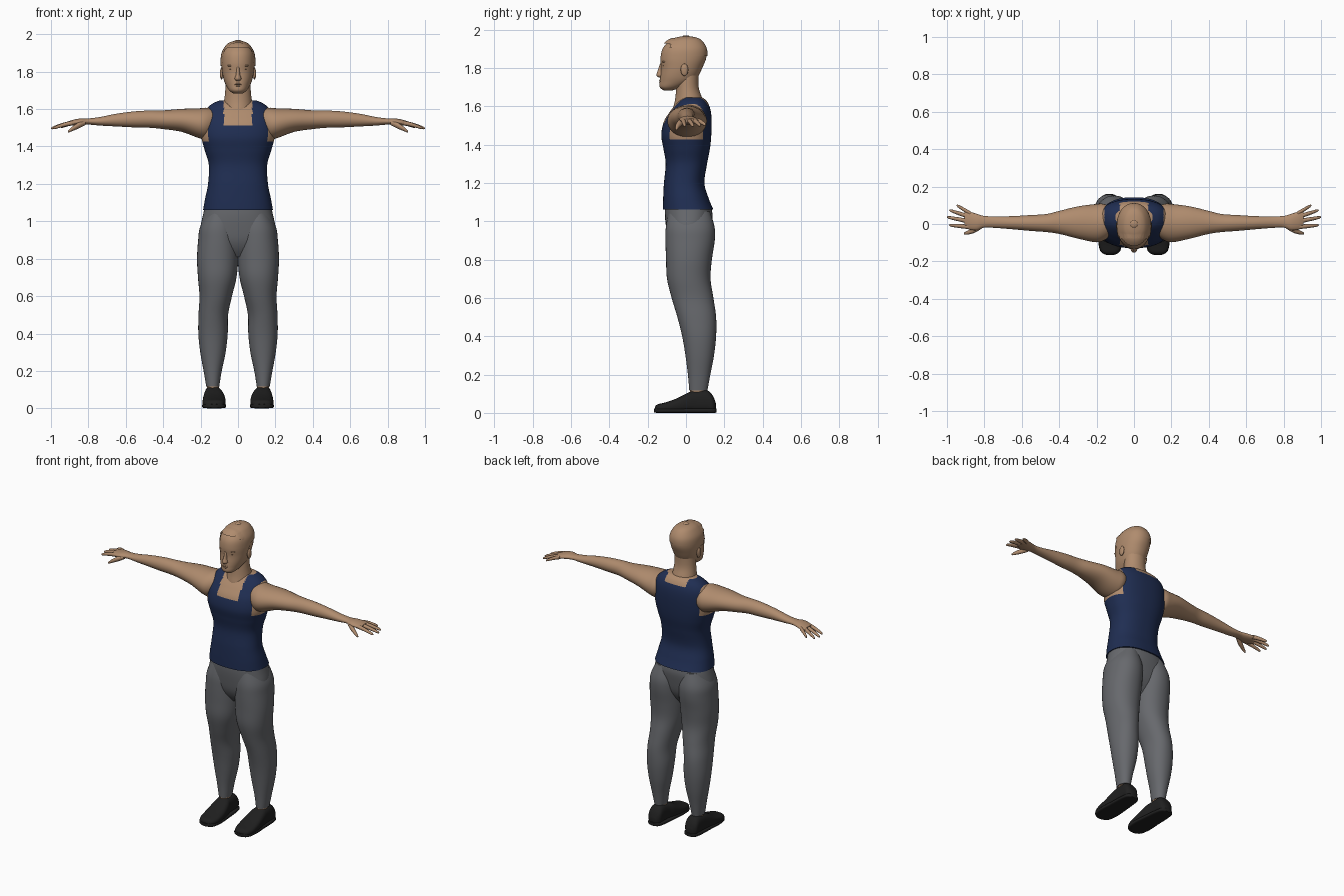
import bpy, bmesh, math
from mathutils import Vector


def material(name, rgb):
    m = bpy.data.materials.new(name)
    m.diffuse_color = (*rgb, 1)
    return m


SKIN = material("skin", (0.43, 0.26, 0.155))
SHIRT = material("navy_shirt", (0.014, 0.027, 0.085))
TROUSER = material("grey_trousers", (0.135, 0.14, 0.152))
SHOE = material("black_shoes", (0.014, 0.014, 0.014))
DARK = material("dark_features", (0.1, 0.05, 0.03))


def spline(rows, n):
    """Smooth interpolation through the section rows."""
    out = []
    for i in range(len(rows) - 1):
        p0, p1 = rows[max(i - 1, 0)], rows[i]
        p2, p3 = rows[i + 1], rows[min(i + 2, len(rows) - 1)]
        for k in range(n):
            t = k / n
            out.append([0.5 * (2 * b + (c - a) * t + (2 * a - 5 * b + 4 * c - d) * t * t
                               + (3 * b - a - 3 * c + d) * t ** 3)
                        for a, b, c, d in zip(p0, p1, p2, p3)])
    out.append(list(rows[-1]))
    return out


def finish(name, bm, mats, rule=None, angle=50):
    bmesh.ops.recalc_face_normals(bm, faces=bm.faces)
    for f in bm.faces:
        f.smooth = True
        if rule:
            f.material_index = rule(f.calc_center_median())
    me = bpy.data.meshes.new(name)
    bm.to_mesh(me)
    bm.free()
    for m in mats:
        me.materials.append(m)
    ob = bpy.data.objects.new(name, me)
    bpy.context.collection.objects.link(ob)
    bpy.ops.object.select_all(action='DESELECT')
    ob.select_set(True)
    bpy.context.view_layer.objects.active = ob
    bpy.ops.object.shade_smooth_by_angle(angle=math.radians(angle))
    return ob


def loft(name, axis, rows, mats, seg=32, n=4, power=2.0, side=1, rule=None, keep=None, grow=0):
    """Rows are (position on axis, a_min, a_max, b_min, b_max)."""
    bm = bmesh.new()
    rings = []
    for t, a0, a1, b0, b1 in spline(rows, n):
        ring = []
        for k in range(seg):
            w = 2 * math.pi * k / seg
            c, s = math.cos(w), math.sin(w)
            a = (a0 + a1) / 2 + ((a1 - a0) / 2 + grow) * math.copysign(abs(c) ** (2 / power), c)
            b = (b0 + b1) / 2 + ((b1 - b0) / 2 + grow) * math.copysign(abs(s) ** (2 / power), s)
            x, y, z = {'z': (a, b, t), 'x': (t, a, b), 'y': (a, t, b)}[axis]
            ring.append(bm.verts.new((x * side, y, z)))
        rings.append(ring)
    for r, q in zip(rings, rings[1:]):
        for k in range(seg):
            j = (k + 1) % seg
            bm.faces.new((r[k], r[j], q[j], q[k]))
    bm.faces.new(rings[0])
    bm.faces.new(rings[-1])
    if keep:
        drop = [f for f in bm.faces if not keep(f.calc_center_median())]
        bmesh.ops.delete(bm, geom=drop, context='FACES')
    return finish(name, bm, mats, rule)


def blob(name, loc, size, mat):
    bm = bmesh.new()
    bmesh.ops.create_uvsphere(bm, u_segments=16, v_segments=10, radius=1)
    for v in bm.verts:
        v.co = Vector(loc) + Vector([c * s for c, s in zip(v.co, size)])
    return finish(name, bm, [mat])


# Tank top: skin shows in the square neckline, back scoop and armholes
def top_rule(c):
    x = abs(c.x)
    neck = x < 0.076 and (c.z > 1.515 if c.y < 0.02 else c.z > 1.605)
    arm = c.z > 1.43 and x > 0.158 and -0.1 < c.y < 0.11
    return 1 if neck or arm else 0


loft("torso", 'z', [
    (1.06, -.187, .187, -.12, .143), (1.12, -.176, .176, -.119, .118),
    (1.2, -.16, .16, -.115, .096), (1.3, -.156, .156, -.106, .11),
    (1.38, -.178, .178, -.118, .125), (1.45, -.196, .196, -.129, .132),
    (1.52, -.196, .196, -.115, .134), (1.57, -.185, .185, -.085, .13),
    (1.605, -.165, .165, -.058, .12), (1.63, -.135, .135, -.035, .105),
    (1.645, -.1, .1, -.012, .085)], [SHIRT, SKIN], seg=112, n=9, power=2.35, rule=top_rule)

# Neck
loft("neck", 'z', [
    (1.52, -.09, .09, -.07, .1), (1.59, -.082, .082, -.066, .1),
    (1.64, -.075, .075, -.056, .085), (1.7, -.068, .068, -.051, .066),
    (1.78, -.066, .066, -.05, .066)], [SKIN])

# Head
HEAD = [(1.683, -.025, .025, -.118, -.07), (1.7, -.047, .047, -.137, -.02),
        (1.73, -.066, .066, -.137, .045), (1.76, -.077, .077, -.134, .066),
        (1.8, -.085, .085, -.13, .085), (1.85, -.089, .089, -.133, .105),
        (1.9, -.084, .084, -.122, .105), (1.94, -.061, .061, -.087, .082),
        (1.958, -.037, .037, -.05, .052), (1.966, -.006, .006, -.008, .008)]
loft("head", 'z', HEAD, [SKIN], seg=48, n=6, power=2.15)


# Close-cropped hair shell with sideburns and a short fringe
def hair_area(c):
    return ((c.z > 1.865 and c.y > -.06) or (c.z > 1.83 and -.07 < c.y < -.015)
            or c.z > 1.925)


hair = loft("hair", 'z', HEAD, [SKIN], seg=64, n=8, power=2.15, keep=hair_area, grow=.004)
for v in hair.data.vertices:
    if v.co.y < -.06 and v.co.z > 1.9:
        v.co.y -= .012
blob("crown_knot", (0, 0, 1.963), (.02, .02, .007), SKIN)

# Face
loft("nose", 'z', [
    (1.75, -.011, .011, -.143, -.11), (1.762, -.018, .018, -.154, -.11),
    (1.785, -.011, .011, -.148, -.11), (1.825, -.008, .008, -.134, -.11)], [SKIN], seg=16)
blob("upper_lip", (0, -.128, 1.735), (.022, .012, .005), SKIN)
blob("mouth_line", (0, -.133, 1.73), (.02, .006, .0018), DARK)
blob("lower_lip", (0, -.128, 1.724), (.019, .012, .006), SKIN)
for s, tag in ((1, "left"), (-1, "right")):
    blob(tag + "_eye", (s * .035, -.114, 1.812), (.012, .008, .0028), DARK)
    blob(tag + "_brow", (s * .037, -.113, 1.832), (.02, .012, .006), SKIN)
    blob(tag + "_ear", (s * .088, -.008, 1.79), (.009, .02, .032), SKIN)

# Trouser seat
loft("trouser_seat", 'z', [
    (.81, -.09, .09, -.04, .06), (.85, -.17, .17, -.07, .09),
    (.9, -.2, .2, -.092, .115), (.97, -.2, .2, -.104, .13),
    (1.03, -.188, .188, -.11, .138), (1.075, -.178, .178, -.11, .132)],
    [TROUSER], seg=48, power=2.3)

for s, tag in ((1, "left"), (-1, "right")):
    # Trouser leg, hip to cuff
    loft(tag + "_trouser_leg", 'z', [
        (.118, .1, .17, .017, .112), (.2, .087, .184, .01, .127),
        (.3, .066, .202, -.003, .146), (.4, .055, .212, -.02, .157),
        (.5, .053, .211, -.045, .157), (.6, .032, .206, -.075, .143),
        (.7, .008, .214, -.099, .128), (.8, -.001, .219, -.104, .135),
        (.9, -.001, .213, -.107, .15), (.97, .004, .203, -.105, .149),
        (1.05, .03, .165, -.09, .125)], [TROUSER], seg=40, n=5, power=2.15, side=s)
    # Ankle
    loft(tag + "_ankle", 'z', [(.07, .102, .165, .022, .105), (.135, .102, .165, .022, .105)],
         [SKIN], seg=24, side=s)
    # Shoe with flat sole
    loft(tag + "_shoe", 'y', [
        (-.163, .108, .146, .006, .03), (-.15, .082, .174, .001, .044),
        (-.11, .068, .188, 0, .054), (-.05, .066, .189, 0, .075),
        (.01, .074, .184, 0, .105), (.05, .085, .18, 0, .117),
        (.11, .087, .178, 0, .118), (.14, .092, .174, 0, .09),
        (.156, .112, .152, .008, .05)], [SHOE], seg=32, power=2.7, side=s)
    # Sole edge
    loft(tag + "_sole", 'y', [
        (-.166, .108, .146, .002, .022), (-.145, .074, .18, 0, .024),
        (-.08, .063, .192, 0, .024), (.0, .068, .188, 0, .024),
        (.1, .078, .184, 0, .024), (.145, .09, .174, 0, .024),
        (.16, .114, .15, .002, .022)], [SHOE], seg=32, power=4, side=s)
    # Arm, shoulder to palm
    loft(tag + "_arm", 'x', [
        (.12, -.06, .09, 1.47, 1.6), (.165, -.09, .108, 1.44, 1.607),
        (.21, -.097, .106, 1.445, 1.604), (.3, -.078, .094, 1.478, 1.601),
        (.4, -.053, .07, 1.493, 1.593), (.47, -.043, .053, 1.5, 1.592),
        (.55, -.037, .048, 1.502, 1.588), (.65, -.028, .042, 1.507, 1.575),
        (.74, -.021, .041, 1.512, 1.557), (.8, -.019, .043, 1.517, 1.55),
        (.84, -.033, .054, 1.514, 1.55), (.88, -.03, .066, 1.512, 1.543),
        (.905, -.016, .066, 1.512, 1.535)], [SKIN], seg=32, n=5, side=s)
    # Fingers: (base y, tip x, tip y, tip z)
    fingers = {"index": (-.016, .988, -.006, 1.497), "middle": (.013, 1.0, .037, 1.496),
               "ring": (.037, .988, .074, 1.498), "little": (.056, .948, .1, 1.503)}
    for f, (by, tx, ty, tz) in fingers.items():
        rows = []
        for t, r in ((0, .012), (.35, .0115), (.7, .0095), (.93, .007), (1, .002)):
            x = .875 + (tx - .875) * t
            y = by + (ty - by) * t
            z = 1.527 + (tz - 1.527) * t ** 1.4
            rows.append((x, y - r, y + r, z - r, z + r))
        loft(f"{tag}_{f}_finger", 'x', rows, [SKIN], seg=12, n=3, side=s)
    # Thumb
    loft(tag + "_thumb", 'x', [
        (.815, -.025, .0, 1.515, 1.54), (.85, -.046, -.014, 1.497, 1.53),
        (.885, -.056, -.034, 1.483, 1.507), (.905, -.056, -.044, 1.475, 1.488),
        (.909, -.053, -.049, 1.478, 1.482)], [SKIN], seg=12, n=3, side=s)
